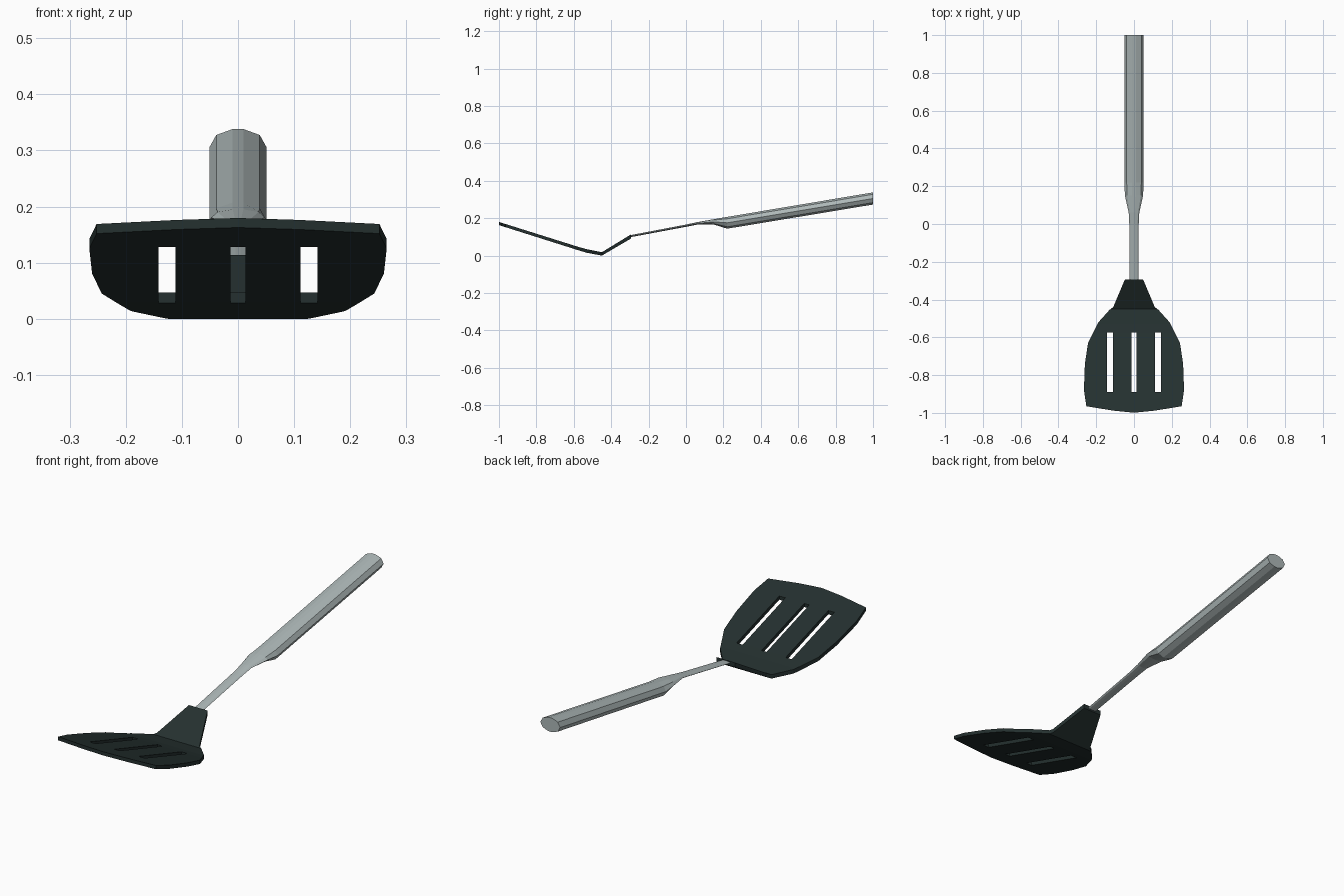
import bpy, bmesh

if "Cube" in bpy.data.objects:
    bpy.data.objects.remove(bpy.data.objects["Cube"])


def finish(name, bm, color):
    bmesh.ops.recalc_face_normals(bm, faces=bm.faces[:])
    mesh = bpy.data.meshes.new(name)
    bm.to_mesh(mesh)
    bm.free()
    obj = bpy.data.objects.new(name, mesh)
    bpy.context.collection.objects.link(obj)
    mat = bpy.data.materials.new(name + "_material")
    mat.diffuse_color = color
    mat.use_nodes = True
    mat.node_tree.nodes["Principled BSDF"].inputs["Base Color"].default_value = mat.diffuse_color
    mesh.materials.append(mat)
    return obj


def lerp_profile(points, y):
    for (y0, z0), (y1, z1) in zip(points, points[1:]):
        if y <= y1:
            return z0 + (z1 - z0) * (y - y0) / (y1 - y0)
    return points[-1][1]


# Blade and neck: half outline mirrored, slotted, then bent along a side profile
half = [(0.11, -0.988), (0.252, -0.965), (0.265, -0.88), (0.26, -0.74),
        (0.243, -0.628), (0.188, -0.52), (0.13, -0.455), (0.11, -0.44),
        (0.048, -0.293)]
outline = [(0, -0.999)] + half + [(-x, y) for x, y in reversed(half)]
top = [(-1, 0.18), (-0.58, 0.048), (-0.53, 0.034), (-0.45, 0.018), (-0.293, 0.114)]
bottom = [(-1, 0.163), (-0.58, 0.03), (-0.53, 0.015), (-0.45, 0.0), (-0.293, 0.092)]
slots = [(-0.142, -0.111), (-0.013, 0.013), (0.111, 0.142)]
slot_y = (-0.89, -0.575)

bm = bmesh.new()
bm.faces.new([bm.verts.new((x, y, 0)) for x, y in outline])
cuts = [((0, y, 0), (0, 1, 0)) for y in (*slot_y, -0.58, -0.53, -0.45)]
cuts += [((x, 0, 0), (1, 0, 0)) for s in slots for x in s]
for co, no in cuts:
    bmesh.ops.bisect_plane(bm, geom=bm.verts[:] + bm.edges[:] + bm.faces[:],
                           plane_co=co, plane_no=no, dist=1e-5)
holes = []
for f in bm.faces:
    c = f.calc_center_median()
    if slot_y[0] < c.y < slot_y[1] and any(a < c.x < b for a, b in slots):
        holes.append(f)
bmesh.ops.delete(bm, geom=holes, context='FACES')

# Give the sheet thickness
lower = bm.verts[:]
ext = bmesh.ops.extrude_face_region(bm, geom=bm.faces[:], use_keep_orig=True)
upper = [g for g in ext["geom"] if isinstance(g, bmesh.types.BMVert)]
for verts, profile in ((lower, bottom), (upper, top)):
    for v in verts:
        v.co.z = lerp_profile(profile, v.co.y)
finish("blade", bm, (0.018, 0.030, 0.029, 1))

# Handle: ten-sided sections lofted from flat shank to round grip
ring = [(1, 0), (0.76, 0.68), (0.2, 1), (-0.2, 1), (-0.76, 0.68),
        (-1, 0), (-0.76, -0.68), (-0.2, -1), (0.2, -1), (0.76, -0.68)]
sections = [(-0.30, 0.023, 0.109, 0.098), (0.0, 0.025, 0.166, 0.154),
            (0.06, 0.028, 0.179, 0.166), (0.15, 0.048, 0.195, 0.166),
            (0.22, 0.051, 0.207, 0.144), (1.0, 0.051, 0.338, 0.273)]
bm = bmesh.new()
loops = []
for y, w, zt, zb in sections:
    mid, h = (zt + zb) / 2, (zt - zb) / 2
    loops.append([bm.verts.new((x * w, y, mid + z * h)) for x, z in ring])
for a, b in zip(loops, loops[1:]):
    for i in range(10):
        j = (i + 1) % 10
        bm.faces.new((a[i], a[j], b[j], b[i]))
bm.faces.new(loops[0])
bm.faces.new(loops[-1])
finish("handle", bm, (0.42, 0.48, 0.48, 1))
